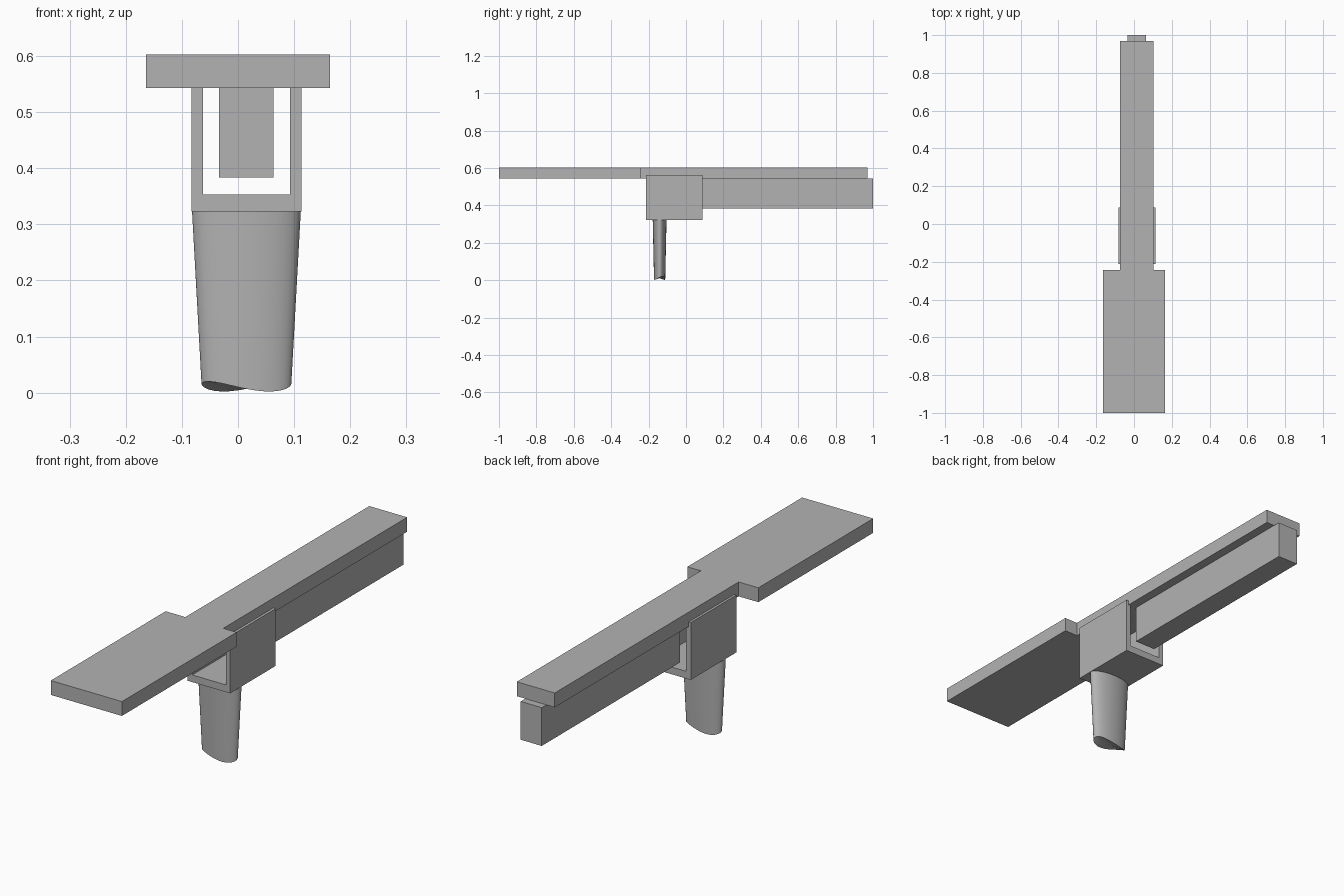
import bpy
import bmesh
import math
from mathutils import Vector

cube = bpy.data.objects.get("Cube")
if cube:
    bpy.data.objects.remove(cube, do_unlink=True)

# Single plain grey material
GREY = (0.45, 0.45, 0.45, 1.0)
mat = bpy.data.materials.new("plain_grey")
mat.use_nodes = True
mat.diffuse_color = GREY
mat.node_tree.nodes["Principled BSDF"].inputs["Base Color"].default_value = GREY


def finish(name, bm):
    bmesh.ops.recalc_face_normals(bm, faces=bm.faces)
    mesh = bpy.data.meshes.new(name)
    bm.to_mesh(mesh)
    bm.free()
    mesh.materials.append(mat)
    obj = bpy.data.objects.new(name, mesh)
    bpy.context.collection.objects.link(obj)
    return obj


def extrude_profile(name, points, direction):
    """Extrude a closed flat outline along a vector."""
    bm = bmesh.new()
    face = bm.faces.new([bm.verts.new(p) for p in points])
    result = bmesh.ops.extrude_face_region(bm, geom=[face], use_keep_orig=True)
    verts = [v for v in result["geom"] if isinstance(v, bmesh.types.BMVert)]
    bmesh.ops.translate(bm, verts=verts, vec=Vector(direction))
    return finish(name, bm)


# Top board: wide front section stepping in to a long narrow strip
outline = [(-0.164, -1), (0.164, -1), (0.164, -0.243), (0.102, -0.243),
           (0.102, 0.97), (-0.073, 0.97), (-0.073, -0.243), (-0.164, -0.243)]
extrude_profile("top_board", [(x, y, 0.543) for x, y in outline], (0, 0, 0.06))

# Lower beam under the strip, starting behind the bracket
section = [(-0.034, 0.383), (0.063, 0.383), (0.063, 0.543), (-0.034, 0.543)]
extrude_profile("lower_beam", [(x, 0.088, z) for x, z in section], (0, 0.912, 0))

# U-shaped bracket gripping the strip
channel = [(-0.083, 0.323), (0.113, 0.323), (0.113, 0.562), (0.093, 0.562),
           (0.093, 0.353), (-0.062, 0.353), (-0.062, 0.562), (-0.083, 0.562)]
extrude_profile("bracket", [(x, -0.213, z) for x, z in channel], (0, 0.3, 0))

# Tapered oval handle with a wavy lower end
SIDES = 32
CENTRE_X, CENTRE_Y = 0.015, -0.141
bm = bmesh.new()
top, bottom = [], []
for i in range(SIDES):
    t = 2 * math.pi * i / SIDES
    c, s = math.cos(t), math.sin(t)
    top.append(bm.verts.new((CENTRE_X + 0.097 * c, CENTRE_Y + 0.037 * s, 0.325)))
    wave = 0.011 + 0.009 * math.sin(2 * t + 0.5)
    bottom.append(bm.verts.new((CENTRE_X + 0.08 * c, CENTRE_Y + 0.03 * s, wave)))
bm.faces.new(top)
hub = bm.verts.new((CENTRE_X, CENTRE_Y, 0.011))
for i in range(SIDES):
    j = (i + 1) % SIDES
    bm.faces.new((top[i], top[j], bottom[j], bottom[i]))
    bm.faces.new((bottom[i], bottom[j], hub))
handle = finish("handle", bm)
bpy.ops.object.select_all(action="DESELECT")
handle.select_set(True)
bpy.context.view_layer.objects.active = handle
bpy.ops.object.shade_smooth_by_angle(angle=math.radians(35))
